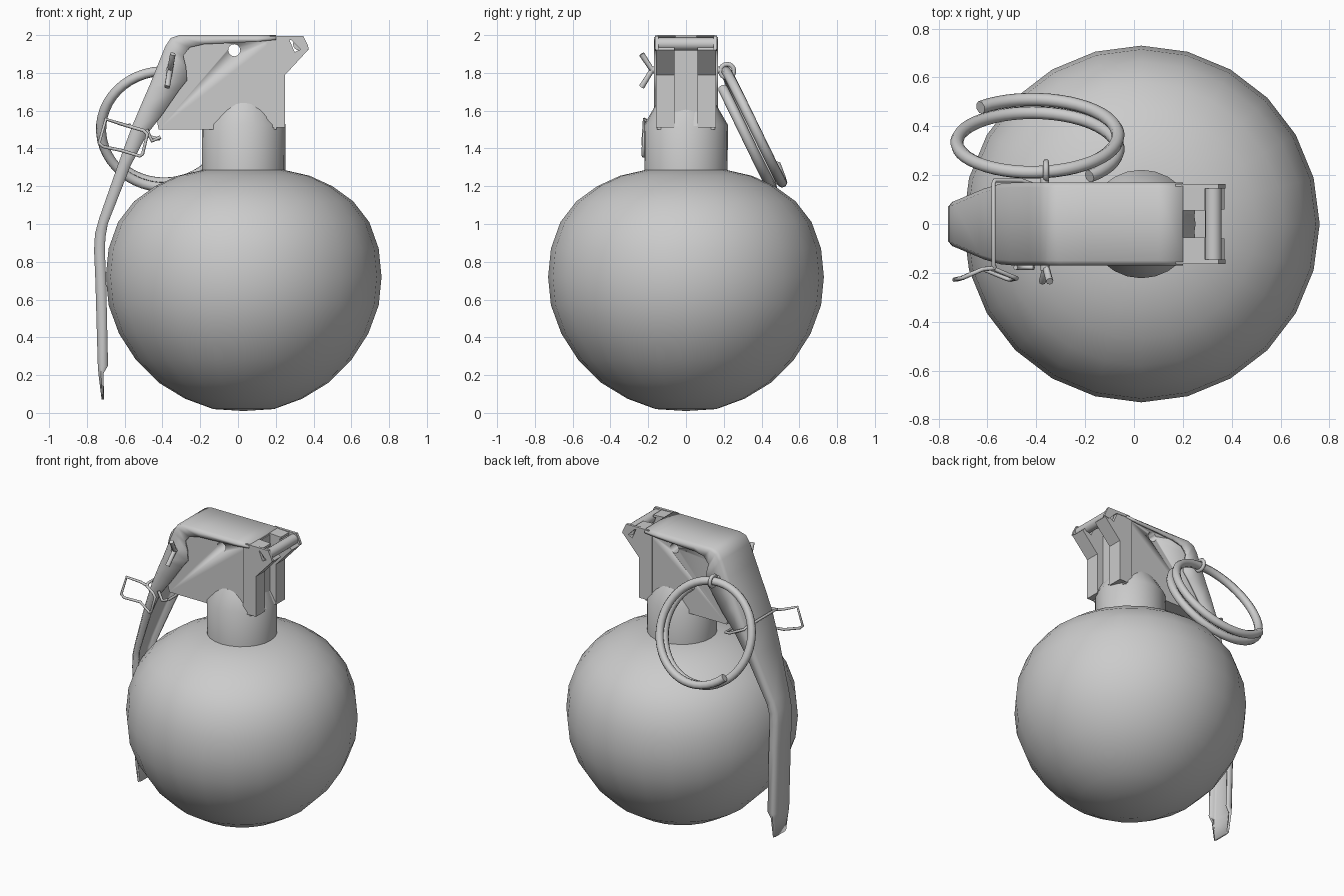
import bpy, bmesh
from math import sin, cos, pi, radians
from mathutils import Vector

if "Cube" in bpy.data.objects:
    bpy.data.objects.remove(bpy.data.objects["Cube"])

CX = 0.03


def finish(name, bm, recalc=True, smooth=35):
    if recalc:
        bmesh.ops.recalc_face_normals(bm, faces=bm.faces)
    me = bpy.data.meshes.new(name)
    bm.to_mesh(me)
    bm.free()
    ob = bpy.data.objects.new(name, me)
    bpy.context.collection.objects.link(ob)
    bpy.ops.object.select_all(action='DESELECT')
    ob.select_set(True)
    bpy.context.view_layer.objects.active = ob
    bpy.ops.object.shade_smooth_by_angle(angle=radians(smooth))
    return ob


def lathe(name, profile, sides=24):
    bm = bmesh.new()
    vs = [bm.verts.new((CX + r, 0, z)) for r, z in profile]
    es = [bm.edges.new(p) for p in zip(vs, vs[1:])]
    bmesh.ops.spin(bm, geom=vs + es, cent=(CX, 0, 0), axis=(0, 0, 1),
                   angle=2 * pi, steps=sides)
    bmesh.ops.remove_doubles(bm, verts=bm.verts, dist=1e-4)
    return finish(name, bm)


def prism(name, pts, y0, y1):
    """Extrude an x-z outline along y."""
    bm = bmesh.new()
    f = bm.faces.new([bm.verts.new((x, y0, z)) for x, z in pts])
    r = bmesh.ops.extrude_face_region(bm, geom=[f])
    vs = [v for v in r['geom'] if isinstance(v, bmesh.types.BMVert)]
    bmesh.ops.translate(bm, verts=vs, vec=(0, y1 - y0, 0))
    return finish(name, bm)


def rod(name, x, z, r, y0, y1, n=16):
    return prism(name, [(x + r * cos(2 * pi * i / n), z + r * sin(2 * pi * i / n))
                        for i in range(n)], y0, y1)


def wire(name, pts, r, closed=False):
    cu = bpy.data.curves.new(name, 'CURVE')
    cu.dimensions = '3D'
    cu.bevel_depth = r
    cu.bevel_resolution = 2
    cu.use_fill_caps = True
    sp = cu.splines.new('POLY')
    sp.points.add(len(pts) - 1)
    for p, c in zip(sp.points, pts):
        p.co = (*c, 1)
    sp.use_cyclic_u = closed
    ob = bpy.data.objects.new(name, cu)
    bpy.context.collection.objects.link(ob)
    return ob


# Round body and neck
lathe("body", [(0, .01), (.16, .02), (.31, .075), (.45, .16), (.57, .28), (.66, .42),
               (.715, .57), (.73, .72), (.715, .87), (.665, 1.01), (.58, 1.12),
               (.47, 1.2), (.35, 1.255), (.22, 1.285), (0, 1.295)])
lathe("neck", [(0, 1.25), (.22, 1.25), (.222, 1.525), (.155, 1.64), (0, 1.64)])

# Housing block with a through hole
housing = prism("housing", [(-.42, 1.5), (.205, 1.5), (.205, 1.985), (-.28, 1.985),
                            (-.33, 1.9), (-.44, 1.6)], -.153, .153)
cutter = rod("hole_cutter", -.02, 1.92, .032, -.3, .3)
cutter.hide_render = True
cutter.hide_viewport = True
mod = housing.modifiers.new("hole", 'BOOLEAN')
mod.object = cutter
mod.operation = 'DIFFERENCE'

# Paired posts, flared feet and hinge hooks
for side, s in (("left", 1), ("right", -1)):
    prism("post_" + side, [(.15, 1.51), (.25, 1.51), (.25, 1.79), (.37, 1.92), (.355, 1.935),
                           (.3, 1.91), (.27, 1.98), (.15, 1.98)], s * .06, s * .16)
    prism("hinge_hook_" + side, [(.17, 1.98), (.28, 1.975), (.34, 1.915), (.375, 1.925),
                                 (.37, 1.945), (.345, 1.995), (.17, 1.997)],
          s * .145, s * .163)
    prism("hinge_strap_" + side, [(.17, 1.98), (.29, 1.975), (.29, 1.99), (.17, 1.997)],
          s * .055, s * .16)
    prism("post_foot_" + side, [(.15, 1.51), (.25, 1.52), (.19, 1.62)], s * .04, s * .07)
rod("hinge_pin", .325, 1.953, .034, -.15, .15)

# Lever: bent channel, stations give back edge, flange edge and half width
stations = [
    ((.2, 2.0), (.2, 1.975), .17), ((.1, 2.0), (.1, 1.965), .17),
    ((-.18, 2.0), (-.18, 1.952), .17), ((-.31, 2.0), (-.255, 1.935), .17),
    ((-.355, 1.985), (-.29, 1.89), .17), ((-.385, 1.94), (-.275, 1.83), .17),
    ((-.43, 1.83), (-.27, 1.76), .17), ((-.47, 1.73), (-.31, 1.71), .17),
    ((-.505, 1.65), (-.40, 1.58), .17), ((-.56, 1.52), (-.485, 1.47), .165),
    ((-.63, 1.33), (-.57, 1.305), .145), ((-.735, 1.03), (-.69, 1.0), .1),
    ((-.757, .95), (-.702, .93), .092), ((-.762, .86), (-.705, .86), .09),
    ((-.755, .7), (-.698, .7), .09), ((-.742, .24), (-.688, .25), .09),
    ((-.738, .2), (-.712, .21), .088), ((-.722, .07), (-.715, .075), .07)]
bm = bmesh.new()
rows = []
for o, i, w in stations:
    o, i = Vector(o), Vector(i)
    c = o.lerp(i, min(.5, .018 / (i - o).length))
    half = [(i, w), (c, w), (o, w - .02)]
    sect = [(p, -y) for p, y in half] + [(p, y) for p, y in reversed(half)]
    rows.append([bm.verts.new((p.x, y, p.y)) for p, y in sect])
for a, b in zip(rows, rows[1:]):
    for k in range(5):
        bm.faces.new((a[k], a[k + 1], b[k + 1], b[k]))
lever = finish("lever", bm, recalc=False, smooth=50)
sol = lever.modifiers.new("thickness", 'SOLIDIFY')
sol.thickness = .014
sol.offset = -1

# Split pin with spread ends and an eye
wire("pin_shaft", [(-.365, -.19, 1.815), (-.365, .19, 1.815)], .018)
for tag, x, z in (("upper", -.345, 1.9), ("lower", -.375, 1.725)):
    wire("pin_end_" + tag, [(-.36, -.16, 1.815), (-.36, -.18, 1.815), (x, -.235, z)], .015)
wire("pin_eye", [(-.36, .218 + .036 * cos(i * pi / 8), 1.81 + .036 * sin(i * pi / 8))
                 for i in range(16)], .012, True)

# Pull ring: one and a half coils, tilted outward
centre = Vector((-.395, .34, 1.505))
down, axis = Vector((0, .41, -.912)), Vector((0, .912, .41))
coil = []
for k in range(73):
    t = radians(135 - 545 * k / 72)
    coil.append(centre + .33 * (cos(t) * Vector((1, 0, 0)) + sin(t) * down)
                + axis * (.045 - .09 * k / 72))
wire("pull_ring", coil, .027)

# Safety clip wire round the lever, with a bent loop at the front
wire("clip_band", [(-.42, -.165, 1.45), (-.42, .165, 1.45), (-.46, .178, 1.46),
                   (-.57, .178, 1.515), (-.575, .165, 1.525), (-.575, -.165, 1.525),
                   (-.57, -.18, 1.515)], .009)
wire("clip_loop", [(-.57, -.18, 1.515), (-.62, -.185, 1.53), (-.7, -.22, 1.555),
                   (-.735, -.228, 1.43), (-.715, -.225, 1.41), (-.62, -.185, 1.39),
                   (-.52, -.225, 1.36), (-.505, -.228, 1.37), (-.48, -.222, 1.475),
                   (-.5, -.215, 1.495), (-.57, -.185, 1.515)], .009)
wire("clip_tail", [(-.485, -.178, 1.5), (-.455, -.178, 1.44), (-.41, -.178, 1.46)], .01)
